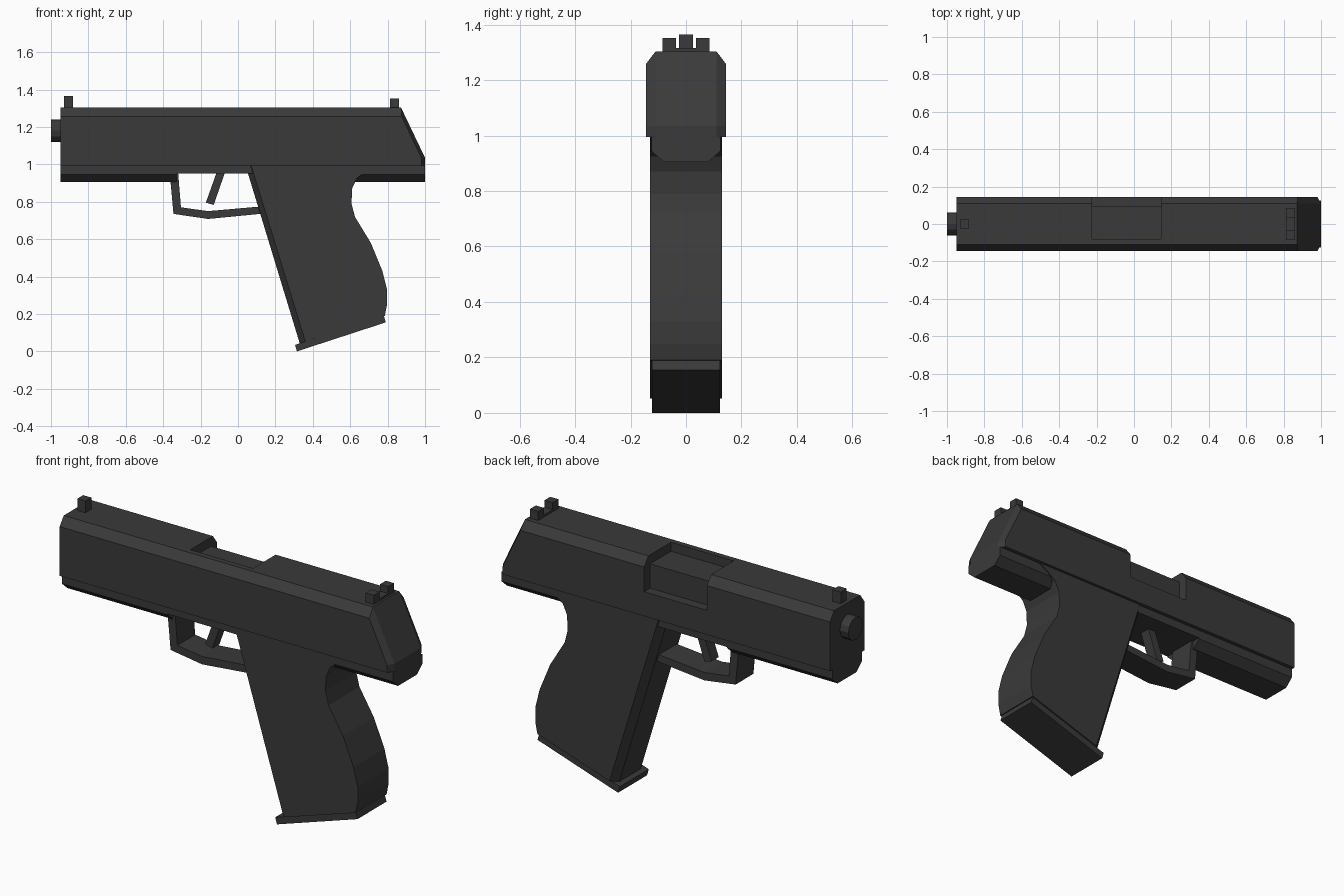
import bpy, bmesh, math
from mathutils import Matrix

if "Cube" in bpy.data.objects:
    bpy.data.objects.remove(bpy.data.objects["Cube"])

black = bpy.data.materials.new("matte black")
black.diffuse_color = (0.042, 0.042, 0.042, 1)
black.use_nodes = True
black.node_tree.nodes["Principled BSDF"].inputs["Base Color"].default_value = black.diffuse_color


def finish(name, bm):
    bmesh.ops.recalc_face_normals(bm, faces=bm.faces)
    mesh = bpy.data.meshes.new(name)
    bm.to_mesh(mesh)
    bm.free()
    mesh.materials.append(black)
    obj = bpy.data.objects.new(name, mesh)
    bpy.context.collection.objects.link(obj)
    return obj


def loft(name, layers, axis="y"):
    """Join equal-sized profiles; (x,z) profiles along y, or (y,z) along x."""
    bm = bmesh.new()
    rings = []
    for d, pts in layers:
        rings.append([bm.verts.new((a, d, b) if axis == "y" else (d, a, b)) for a, b in pts])
    n = len(rings[0])
    for r, s in zip(rings, rings[1:]):
        for i in range(n):
            j = (i + 1) % n
            bm.faces.new((r[i], r[j], s[j], s[i]))
    bm.faces.new(rings[0])
    bm.faces.new(rings[-1])
    return finish(name, bm)


def slab(name, pts, half):
    return loft(name, [(-half, pts), (half, pts)])


def box(name, x0, x1, y0, y1, z0, z1):
    return loft(name, [(y, [(x0, z0), (x1, z0), (x1, z1), (x0, z1)]) for y in (y0, y1)])


# slide with chamfered top and slanted rear
mid = [(-0.95, 0.995), (1.0, 0.995), (1.0, 1.035), (0.872, 1.303), (-0.95, 1.303)]
side = [(-0.95, 0.995), (0.98, 0.995), (0.98, 1.035), (0.875, 1.257), (-0.95, 1.257)]
slide = loft("slide", [(-0.145, side), (-0.11, mid), (0.11, mid), (0.145, side)])

# ejection port: stepped cut through the top and one side
port = [(-0.08, 1.255), (0.095, 1.255), (0.095, 1.125), (0.3, 1.125), (0.3, 1.5), (-0.08, 1.5)]
cutter = loft("port_cutter", [(-0.225, port), (0.145, port)], "x")
cutter.hide_render = True
cut = slide.modifiers.new("port", "BOOLEAN")
cut.operation, cut.object, cut.solver = "DIFFERENCE", cutter, "EXACT"
bpy.context.view_layer.objects.active = slide
bpy.ops.object.modifier_apply(modifier=cut.name)
bpy.data.objects.remove(cutter)

# barrel muzzle
bm = bmesh.new()
bmesh.ops.create_cone(bm, cap_ends=True, segments=12, radius1=0.061, radius2=0.061, depth=0.1,
                      matrix=Matrix.Translation((-0.95, 0, 1.18)) @ Matrix.Rotation(math.pi / 2, 4, "Y"))
finish("muzzle", bm)

# sights
box("front_sight", -0.93, -0.882, -0.025, 0.025, 1.29, 1.365)
box("rear_sight_base", 0.812, 0.86, -0.085, 0.085, 1.29, 1.315)
for label, s in (("left", 1), ("right", -1)):
    box("rear_sight_" + label, 0.812, 0.86, *sorted((s * 0.036, s * 0.085)), 1.29, 1.352)

# frame rails, chamfered below
rail = [(-0.125, 0.995), (-0.125, 0.945), (-0.08, 0.905), (0.08, 0.905), (0.125, 0.945), (0.125, 0.995)]
loft("front_frame", [(-0.95, rail), (-0.33, rail)], "x")
loft("rear_frame", [(0.45, rail), (1.0, rail)], "x")
box("middle_frame", -0.33, 0.5, -0.125, 0.125, 0.95, 0.995)

# grip with chamfered front and curved back
back = [(0.785, 0.19), (0.797, 0.25), (0.797, 0.33), (0.772, 0.43), (0.71, 0.58), (0.625, 0.72),
        (0.607, 0.79), (0.61, 0.87), (0.635, 0.925), (0.68, 0.96), (0.74, 0.995)]
grip_mid = [(0.04, 0.995), (0.33, 0.043)] + back
grip_side = [(0.07, 0.995), (0.36, 0.053)] + back
loft("grip", [(-0.13, grip_side), (-0.09, grip_mid), (0.09, grip_mid), (0.13, grip_side)])
slab("magazine_base", [(0.315, 0.0), (0.79, 0.155), (0.78, 0.19), (0.305, 0.035)], 0.122)

# trigger and guard
slab("trigger", [(-0.115, 0.955), (-0.07, 0.955), (-0.13, 0.783), (-0.172, 0.795)], 0.03)
slab("trigger_guard", [(-0.362, 0.92), (-0.345, 0.735), (-0.16, 0.708), (0.15, 0.738), (0.15, 0.777),
                       (-0.16, 0.75), (-0.305, 0.77), (-0.32, 0.955), (-0.34, 0.955)], 0.075)
